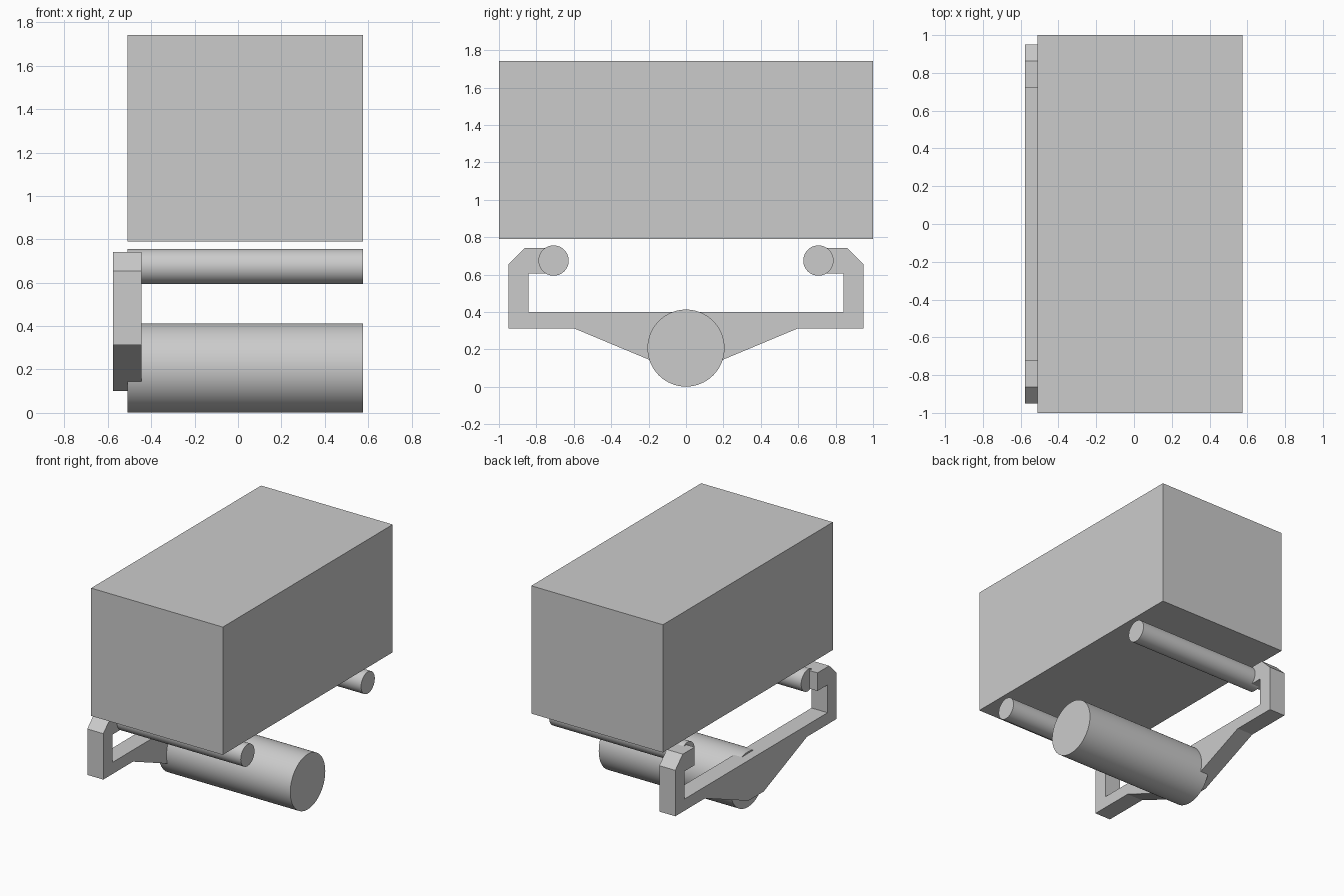
import bpy, bmesh, math
from mathutils import Matrix

if "Cube" in bpy.data.objects:
    bpy.data.objects.remove(bpy.data.objects["Cube"])

grey = bpy.data.materials.new("light_grey")
grey.diffuse_color = (0.6, 0.6, 0.6, 1)
grey.use_nodes = True
grey.node_tree.nodes["Principled BSDF"].inputs["Base Color"].default_value = grey.diffuse_color

X0, X1 = -0.51, 0.575  # shared length of the block and rollers


def finish(name, bm):
    bmesh.ops.recalc_face_normals(bm, faces=bm.faces)
    mesh = bpy.data.meshes.new(name)
    bm.to_mesh(mesh)
    bm.free()
    mesh.materials.append(grey)
    obj = bpy.data.objects.new(name, mesh)
    bpy.context.collection.objects.link(obj)
    return obj


def roller(name, y, z, r):
    bm = bmesh.new()
    m = Matrix.Translation(((X0 + X1) / 2, y, z)) @ Matrix.Rotation(math.pi / 2, 4, 'Y')
    bmesh.ops.create_cone(bm, cap_ends=True, segments=64, radius1=r, radius2=r,
                          depth=X1 - X0, matrix=m)
    for f in bm.faces:
        f.smooth = len(f.verts) == 4
    for e in bm.edges:
        e.smooth = all(f.smooth for f in e.link_faces)
    return finish(name, bm)


# Main block
bm = bmesh.new()
m = Matrix.Translation(((X0 + X1) / 2, 0, 1.265)) @ Matrix.Diagonal((X1 - X0, 2, 0.952, 1))
bmesh.ops.create_cube(bm, size=1, matrix=m)
finish("main_block", bm)

# Rollers
roller("large_roller", 0, 0.207, 0.206)
for side, s in (("left", -1), ("right", 1)):
    roller(side + "_small_roller", s * 0.708, 0.675, 0.081)

# Bracket: half profile in (y, z), mirrored and extruded along x
half = [(0.09, 0.10), (0.6, 0.313), (0.95, 0.313), (0.95, 0.655), (0.862, 0.742),
        (0.723, 0.742), (0.723, 0.607), (0.842, 0.607), (0.842, 0.40)]
profile = half + [(-y, z) for y, z in reversed(half)]
bm = bmesh.new()
face = bm.faces.new([bm.verts.new((-0.577, y, z)) for y, z in profile])
ext = bmesh.ops.extrude_face_region(bm, geom=[face], use_keep_orig=True)
bmesh.ops.translate(bm, vec=(0.132, 0, 0),
                    verts=[v for v in ext["geom"] if isinstance(v, bmesh.types.BMVert)])
finish("bracket", bm)
